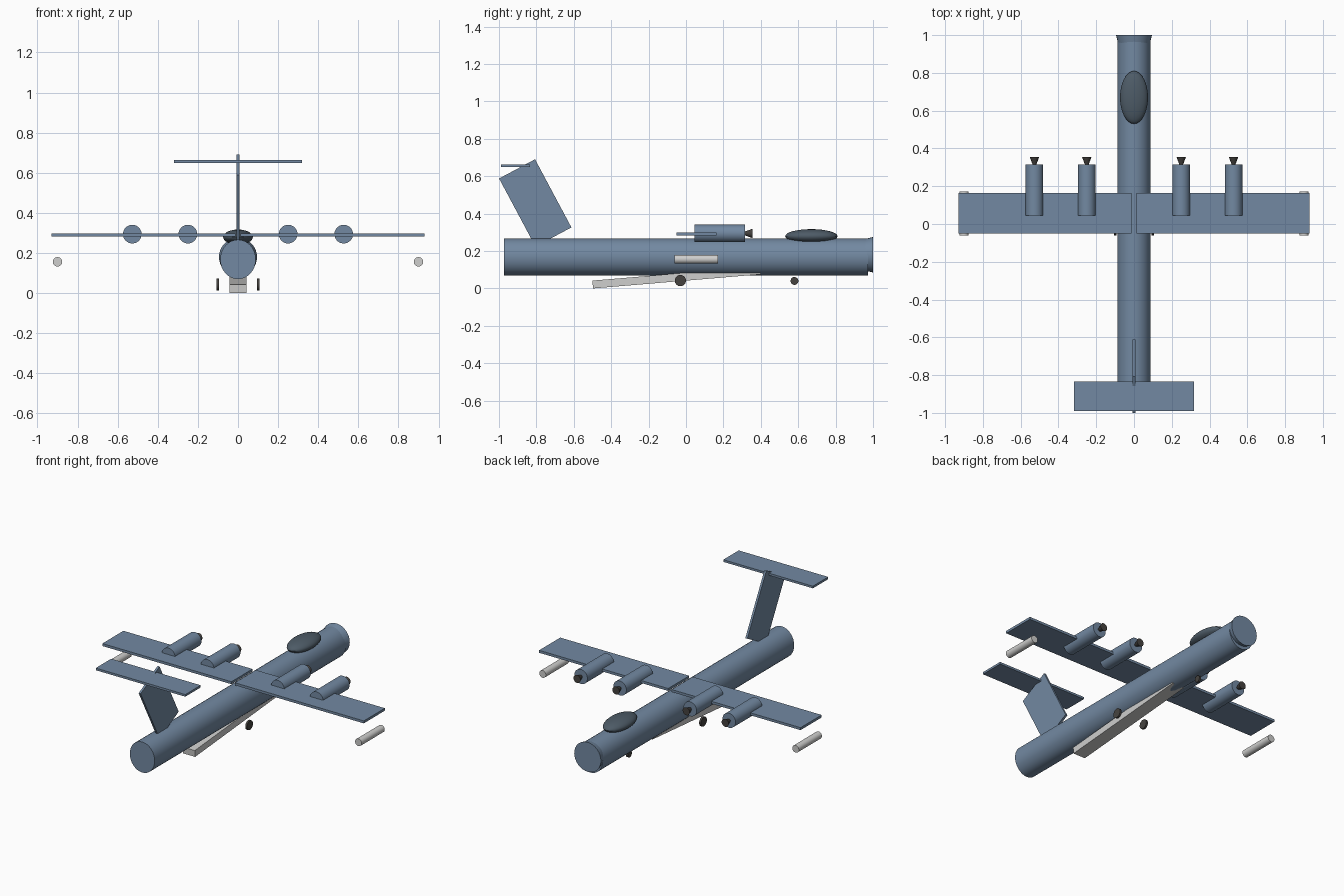
import bpy, math
from mathutils import Matrix

if "Cube" in bpy.data.objects:
    bpy.data.objects.remove(bpy.data.objects["Cube"])


def material(name, rgb):
    m = bpy.data.materials.new(name)
    m.diffuse_color = (*rgb, 1)
    m.use_nodes = True
    m.node_tree.nodes["Principled BSDF"].inputs["Base Color"].default_value = m.diffuse_color
    return m


BLUE = material("slate blue", (0.17, 0.25, 0.36))
GLASS = material("dark glass", (0.075, 0.105, 0.135))
GREY = material("light grey", (0.62, 0.62, 0.61))
DARK = material("charcoal", (0.06, 0.055, 0.05))


def finish(name, mat, transform):
    ob = bpy.context.object
    ob.name = name
    ob.data.transform(transform)
    ob.data.materials.append(mat)
    return ob


def box(name, mat, loc, size, tilt=0):
    """Box of full size, tilted about x."""
    bpy.ops.mesh.primitive_cube_add(size=1)
    return finish(name, mat, Matrix.Translation(loc) @ Matrix.Rotation(tilt, 4, 'X')
                  @ Matrix.Diagonal((*size, 1)))


def tube(name, mat, x, y0, y1, z, r0, r1, zscale=1.0, sides=32):
    """Cylinder or cone along y, radius r0 at y0 and r1 at y1."""
    bpy.ops.mesh.primitive_cone_add(vertices=sides, radius1=r0, radius2=r1, depth=y1 - y0)
    ob = finish(name, mat, Matrix.Translation((x, (y0 + y1) / 2, z))
                @ Matrix.Diagonal((1, 1, zscale, 1)) @ Matrix.Rotation(-math.pi / 2, 4, 'X'))
    bpy.ops.object.shade_smooth_by_angle(angle=math.radians(30))
    return ob


def wheel(name, x, y, z, r):
    bpy.ops.mesh.primitive_cylinder_add(vertices=32, radius=r, depth=0.013)
    finish(name, DARK, Matrix.Translation((x, y, z)) @ Matrix.Rotation(math.pi / 2, 4, 'Y'))
    bpy.ops.object.shade_smooth_by_angle(angle=math.radians(30))


# Fuselage, slightly taller than wide, with a flared nose cap
tube("fuselage", BLUE, 0, -0.973, 0.972, 0.168, 0.0885, 0.0885, 0.0985 / 0.0885)
tube("nose_cap", BLUE, 0, 0.93, 1.0, 0.18, 0.078, 0.095)

# Canopy
bpy.ops.mesh.primitive_uv_sphere_add(segments=32, ring_count=16, radius=1)
finish("canopy", GLASS, Matrix.Translation((0, 0.67, 0.279))
       @ Matrix.Diagonal((0.074, 0.14, 0.038, 1)))
bpy.ops.object.shade_smooth_by_angle(angle=math.radians(30))

# Paired parts: wings, engines, spinners, tip tanks and main wheels
for side, s in (("left", -1), ("right", 1)):
    box(f"wing_{side}", BLUE, (s * 0.471, 0.057, 0.29), (0.918, 0.214, 0.016))
    for place, x in (("inner", 0.25), ("outer", 0.527)):
        tube(f"engine_{place}_{side}", BLUE, s * x, 0.046, 0.315, 0.294, 0.0465, 0.0465)
        tube(f"spinner_{place}_{side}", DARK, s * x, 0.312, 0.355, 0.294, 0.009, 0.025)
    tube(f"tip_tank_{side}", GREY, s * 0.9, -0.062, 0.172, 0.156, 0.0235, 0.0235)
    wheel(f"main_wheel_{side}", s * 0.1, -0.03, 0.042, 0.03)

# Nose wheel
wheel("nose_wheel", 0, 0.58, 0.04, 0.021)

# Swept fin and tailplane on top
box("fin", BLUE, (0, -0.806, 0.457), (0.014, 0.218, 0.413), math.radians(28.1))
box("tailplane", BLUE, (0, -0.912, 0.656), (0.637, 0.156, 0.014))

# Loading ramp sloping down under the belly
TILT = math.radians(4.8)
LENGTH, HEIGHT = 0.9, 0.042
pivot = Matrix.Translation((0, -0.497, 0.0)) @ Matrix.Rotation(TILT, 4, 'X')
box("ramp", GREY, pivot @ Matrix.Translation((0, LENGTH / 2, HEIGHT / 2)).to_translation(),
    (0.086, LENGTH, HEIGHT), TILT)
